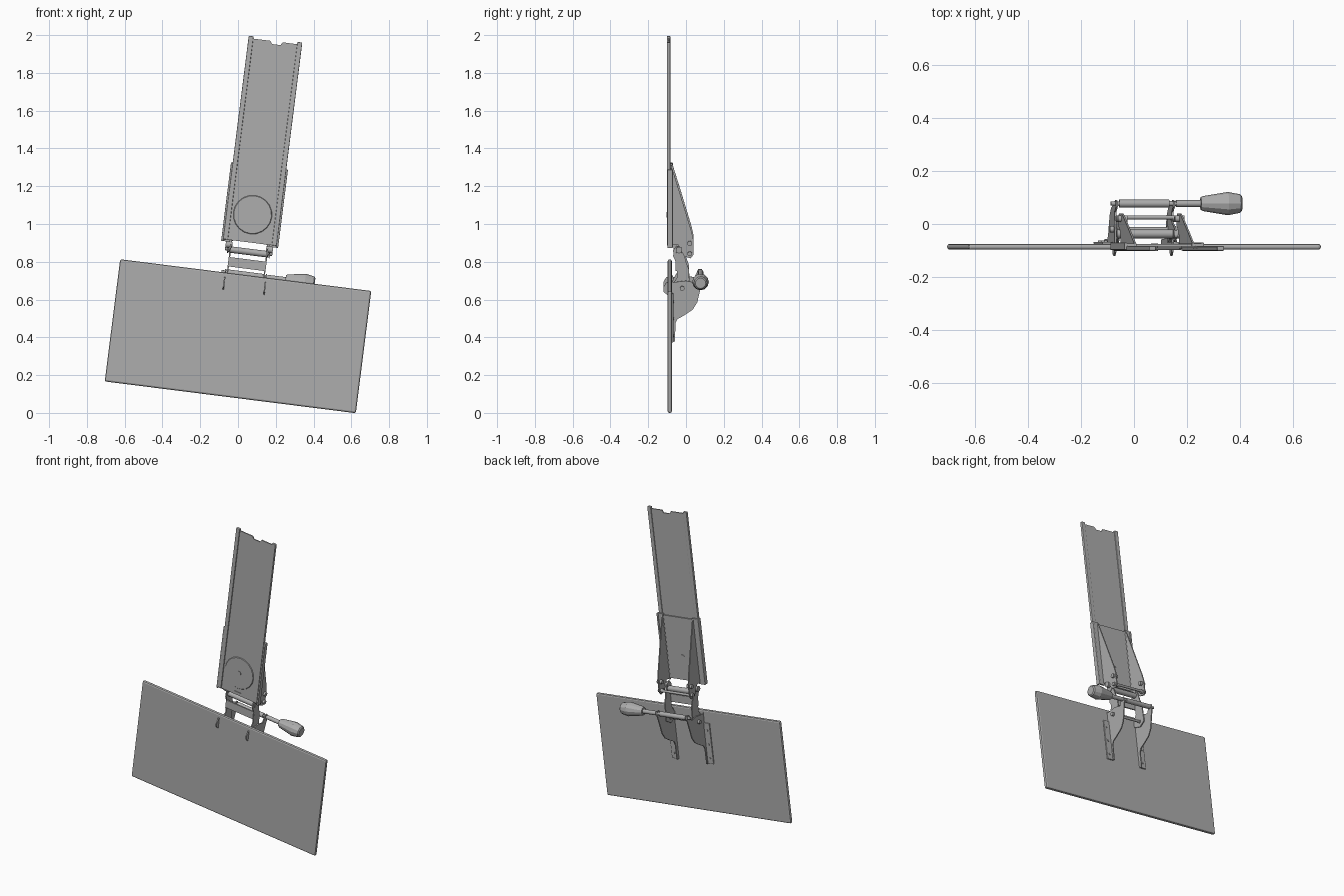
import bpy
import bmesh
import math
from mathutils import Matrix, Vector

cube = bpy.data.objects.get("Cube")
if cube:
    bpy.data.objects.remove(cube, do_unlink=True)

GREY = (0.42, 0.42, 0.42, 1)
mat = bpy.data.materials.new("grey metal")
mat.use_nodes = True
mat.diffuse_color = GREY
mat.node_tree.nodes["Principled BSDF"].inputs["Base Color"].default_value = GREY

# The whole assembly is swung sideways; parts are laid out upright (x, y, height)
SWING = Matrix.Translation((0, 0, 0.406)) @ Matrix.Rotation(math.radians(7.2), 4, "Y")


def finish(name, bm, bevel=0, smooth=False):
    bmesh.ops.recalc_face_normals(bm, faces=bm.faces)
    mesh = bpy.data.meshes.new(name)
    bm.to_mesh(mesh)
    bm.free()
    mesh.materials.append(mat)
    obj = bpy.data.objects.new(name, mesh)
    bpy.context.collection.objects.link(obj)
    obj.matrix_world = SWING
    if bevel:
        mod = obj.modifiers.new("Bevel", "BEVEL")
        mod.width, mod.segments = bevel, 2
    if smooth:
        bpy.ops.object.select_all(action="DESELECT")
        obj.select_set(True)
        bpy.context.view_layer.objects.active = obj
        bpy.ops.object.shade_smooth_by_angle(angle=math.radians(35))
    return obj


def plate(name, pts, axis, a, b, bevel=0):
    """Extrude an outline from a to b along x (y-z outline) or y (x-z outline)."""
    bm = bmesh.new()
    place = (lambda p: (a, p[0], p[1])) if axis == "x" else (lambda p: (p[0], a, p[1]))
    face = bm.faces.new([bm.verts.new(place(p)) for p in pts])
    ext = bmesh.ops.extrude_face_region(bm, geom=[face])
    step = Vector((b - a, 0, 0)) if axis == "x" else Vector((0, b - a, 0))
    moved = [g for g in ext["geom"] if isinstance(g, bmesh.types.BMVert)]
    bmesh.ops.translate(bm, verts=moved, vec=step)
    return finish(name, bm, bevel)


def box(name, x, y, z, bevel=0):
    return plate(name, [(x[0], z[0]), (x[1], z[0]), (x[1], z[1]), (x[0], z[1])],
                 "y", y[0], y[1], bevel)


def lathe(name, profile, centre, axis="x", sides=16, smooth=True):
    """Turn (position, radius) pairs around a line along x or y."""
    bm = bmesh.new()
    rings = []
    for pos, rad in profile:
        ring = []
        for i in range(sides):
            t = 2 * math.pi * i / sides
            c, s = rad * math.cos(t), rad * math.sin(t)
            co = (pos, centre[0] + c, centre[1] + s) if axis == "x" else \
                 (centre[0] + c, pos, centre[1] + s)
            ring.append(bm.verts.new(co))
        rings.append(ring)
    for r, q in zip(rings, rings[1:]):
        for i in range(sides):
            j = (i + 1) % sides
            bm.faces.new((r[i], r[j], q[j], q[i]))
    bm.faces.new(rings[0])
    bm.faces.new(rings[-1])
    return finish(name, bm, smooth=smooth)


def rod(name, x, radius, centre, axis="x"):
    return lathe(name, [(x[0], radius), (x[1], radius)], centre, axis)


# Tray board with softened corners
box("tray_board", (-0.67, 0.67), (-0.097, -0.075), (-0.326, 0.326), 0.009)

# Sliding track: notched web with folded rails
TOP, LOW = 1.585, 0.5
plate("track_web", [(-0.125, LOW), (0.125, LOW), (0.125, TOP - 0.012), (0.04, TOP - 0.012),
                    (0.03, TOP - 0.028), (-0.015, TOP - 0.028), (-0.025, TOP - 0.012),
                    (-0.125, TOP - 0.012)], "y", -0.095, -0.088)

# Swivel disc with its bolt and stop tab
lathe("swivel_disc", [(-0.099, 0.1), (-0.094, 0.104)], (-0.004, 0.648), "y", 20, False)
rod("swivel_bolt", (-0.102, -0.074), 0.014, (-0.004, 0.648), "y")
box("stop_tab", (-0.025, 0.025), (-0.099, -0.09), (0.512, 0.522))

# Pivot bracket back plate
box("bracket_back", (-0.112, 0.112), (-0.084, -0.076), (0.5, 0.9))

WALL = [(-0.085, 0.905), (-0.072, 0.905), (-0.03, 0.77), (0.03, 0.57), (0.04, 0.525),
        (0.04, 0.45), (0.025, 0.43), (-0.01, 0.44), (-0.04, 0.5), (-0.085, 0.5)]
LINK = [(-0.065, 0.475), (-0.05, 0.495), (-0.025, 0.49), (-0.012, 0.46), (0.0, 0.41),
        (0.015, 0.37), (0.02, 0.26), (-0.02, 0.235), (-0.07, 0.25), (-0.07, 0.29),
        (-0.045, 0.33), (-0.05, 0.4), (-0.068, 0.44)]
FOOT = [(-0.075, -0.015), (-0.058, -0.015), (-0.056, 0.085), (-0.045, 0.105), (-0.01, 0.125),
        (0.035, 0.155), (0.06, 0.195), (0.07, 0.24), (0.09, 0.32), (0.085, 0.345),
        (0.065, 0.345), (0.045, 0.3), (0.0, 0.31), (-0.075, 0.3)]

# Mirrored side parts
for side, s in (("right", -1), ("left", 1)):
    def span(p, q):
        return tuple(sorted((s * p, s * q)))
    box(side + "_track_rail", span(0.117, 0.143), (-0.101, -0.083), (LOW, TOP), 0.004)
    box(side + "_slide_strip", span(0.141, 0.152), (-0.098, -0.07), (0.49, 0.908), 0.003)
    box(side + "_slide_flange", span(0.105, 0.15), (-0.084, -0.074), (0.49, 0.908))
    plate(side + "_bracket_wall", WALL, "x", *span(0.107, 0.114))
    plate(side + "_link_arm", LINK, "x", *span(0.094, 0.101))
    plate(side + "_tray_foot", FOOT, "x", *span(0.105, 0.112))
    box(side + "_foot_flange", span(0.105, 0.152), (-0.076, -0.067), (-0.015, 0.245), 0.003)
    plate(side + "_front_hook", [(-0.07, 0.235), (-0.1, 0.235), (-0.118, 0.25), (-0.12, 0.275),
                                 (-0.105, 0.3), (-0.07, 0.31)], "x", *span(0.105, 0.112))
    for i, (y, z, r) in enumerate([(0.02, 0.51, 0.013), (0.02, 0.455, 0.012),
                                   (-0.037, 0.475, 0.017), (-0.02, 0.27, 0.012)]):
        rod(f"{side}_pivot_bolt_{i + 1}", span(0.09, 0.126), r, (y, z))
    for i, z in enumerate((0.02, 0.11, 0.2)):
        rod(f"{side}_flange_screw_{i + 1}", (-0.07, -0.063), 0.007, (s * 0.132, z), "y")

# Cross members between the arms
rod("pivot_tube", (-0.105, 0.105), 0.017, (-0.037, 0.45))
rod("rear_rod", (-0.12, 0.12), 0.008, (0.025, 0.455))
rod("lower_rod", (-0.115, 0.115), 0.008, (-0.02, 0.27))
box("cross_plate", (-0.1, 0.1), (-0.055, -0.046), (0.36, 0.41))

# Adjusting handle: tube, stepped shaft and faceted grip
lathe("handle_shaft", [(-0.13, 0.008), (-0.098, 0.008), (-0.098, 0.015), (0.092, 0.015),
                       (0.092, 0.009), (0.118, 0.009), (0.118, 0.013), (0.22, 0.013)],
      (0.077, 0.329))
lathe("handle_grip", [(0.212, 0.024), (0.22, 0.028), (0.315, 0.044), (0.362, 0.035),
                      (0.368, 0.028)], (0.077, 0.329), "x", 12, False)
